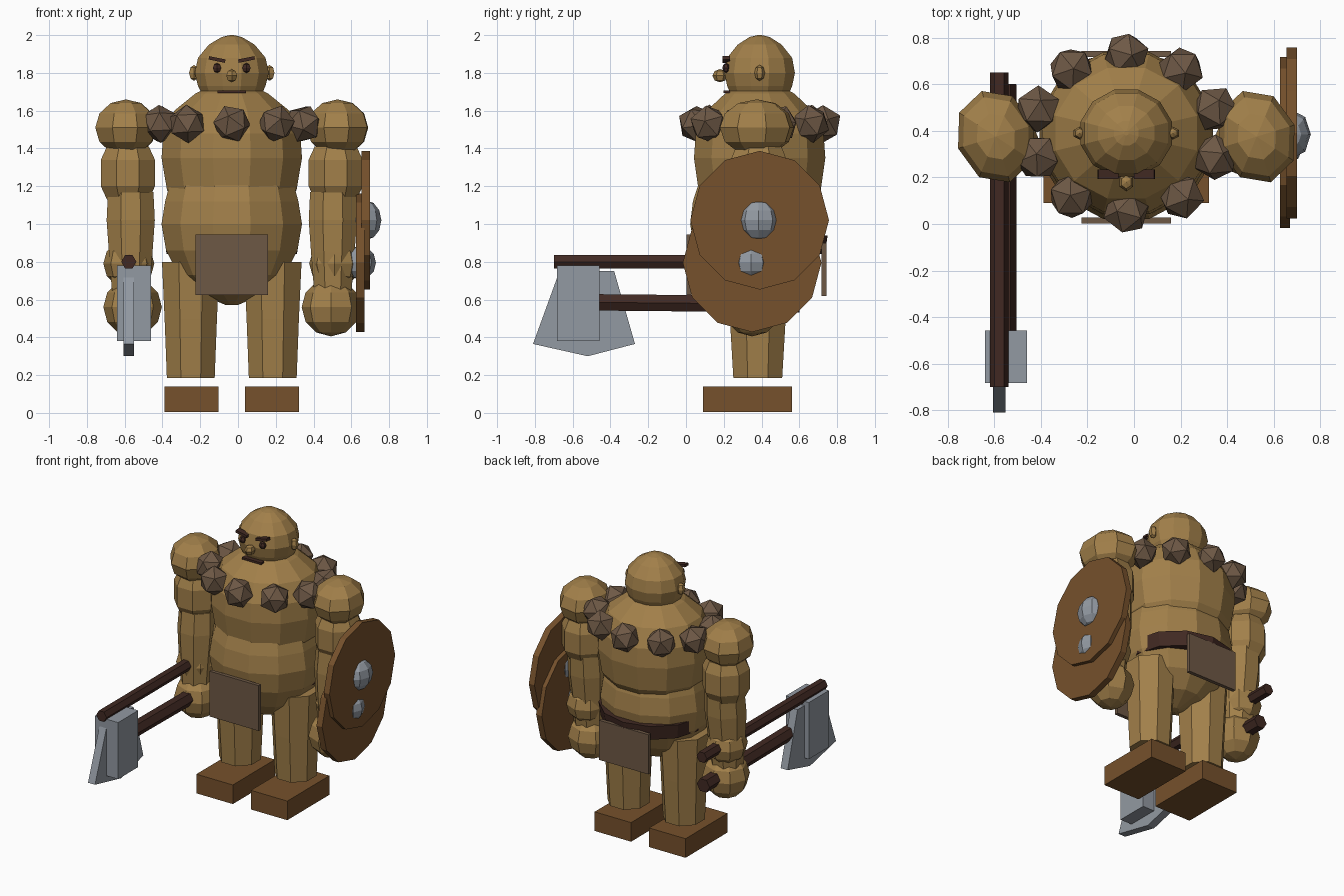
import bpy, bmesh, math, random
from mathutils import Matrix, Vector

if "Cube" in bpy.data.objects:
    bpy.data.objects.remove(bpy.data.objects["Cube"])
random.seed(4)
CX, CY = -0.033, 0.39  # body axis


def material(name, rgb):
    m = bpy.data.materials.new(name)
    m.use_nodes = True
    m.diffuse_color = (*rgb, 1)
    m.node_tree.nodes["Principled BSDF"].inputs["Base Color"].default_value = (*rgb, 1)
    return m


SKIN = material("tan_skin", (0.36, 0.215, 0.068))
LEATHER = material("brown_leather", (0.18, 0.082, 0.025))
STONE = material("stone_brown", (0.155, 0.098, 0.06))
DARK = material("dark_wood", (0.052, 0.022, 0.016))
STEEL = material("grey_steel", (0.29, 0.32, 0.36))


def finish(name, bm, mat):
    bmesh.ops.recalc_face_normals(bm, faces=bm.faces)
    me = bpy.data.meshes.new(name)
    bm.to_mesh(me)
    bm.free()
    me.materials.append(mat)
    ob = bpy.data.objects.new(name, me)
    bpy.context.collection.objects.link(ob)
    return ob


def place(loc, size, rot=None):
    m = Matrix.Translation(loc)
    if rot:
        m = m @ rot
    return m @ Matrix.Diagonal((*size, 1))


def box(name, loc, size, mat, rot=None):
    bm = bmesh.new()
    bmesh.ops.create_cube(bm, size=1, matrix=place(loc, size, rot))
    return finish(name, bm, mat)


def ball(name, loc, radii, mat, segs=8, rings=6, rot=None):
    bm = bmesh.new()
    bmesh.ops.create_uvsphere(bm, u_segments=segs, v_segments=rings, radius=1,
                              matrix=place(loc, radii, rot))
    return finish(name, bm, mat)


def rod(name, a, b, r, sides, mat, turn=0):
    a, b = Vector(a), Vector(b)
    d = b - a
    rot = d.to_track_quat('Z', 'Y').to_matrix().to_4x4() @ Matrix.Rotation(turn, 4, 'Z')
    bm = bmesh.new()
    bmesh.ops.create_cone(bm, cap_ends=True, segments=sides, radius1=r, radius2=r,
                          depth=d.length, matrix=Matrix.Translation((a + b) / 2) @ rot)
    return finish(name, bm, mat)


def loft(name, rings, sides, mat, turn=0):
    """Skin elliptical rings given as (z, x, y, rx, ry)."""
    bm = bmesh.new()
    loops = []
    for z, x, y, rx, ry in rings:
        angles = [turn + math.tau * i / sides for i in range(sides)]
        loops.append([bm.verts.new((x + rx * math.cos(t), y + ry * math.sin(t), z))
                      for t in angles])
    for lo, hi in zip(loops, loops[1:]):
        for i in range(sides):
            j = (i + 1) % sides
            bm.faces.new((lo[i], lo[j], hi[j], hi[i]))
    bm.faces.new(loops[0])
    bm.faces.new(loops[-1])
    return finish(name, bm, mat)


def body(name, profile, sides, mat, y=CY, turn=0):
    return loft(name, [(z, CX, y, rx, ry) for z, rx, ry in profile], sides, mat, turn)


# Torso: chest over belly, with a belt showing behind
body("chest", [(1.05, 0.27, 0.25), (1.18, 0.355, 0.335), (1.35, 0.385, 0.36),
               (1.48, 0.375, 0.35), (1.60, 0.315, 0.29), (1.69, 0.2, 0.19),
               (1.73, 0.12, 0.12)], 12, SKIN, turn=math.pi / 12)
body("belly", [(0.57, 0.03, 0.03), (0.63, 0.18, 0.17), (0.73, 0.29, 0.27),
               (0.86, 0.36, 0.33), (1.0, 0.385, 0.355), (1.12, 0.365, 0.34),
               (1.21, 0.34, 0.31)], 12, SKIN, y=0.365, turn=math.pi / 12)
body("belt", [(0.84, 0.345, 0.325), (0.94, 0.36, 0.34)], 12, DARK, y=0.41)

# Loincloth flaps
box("front_flap", (CX, 0.015, 0.785), (0.385, 0.025, 0.32), STONE)
box("back_flap", (CX, 0.73, 0.76), (0.385, 0.025, 0.28), STONE)

# Head and face
body("head", [(1.69, 0.165, 0.16), (1.73, 0.185, 0.178), (1.80, 0.203, 0.193),
              (1.88, 0.185, 0.178), (1.95, 0.125, 0.12), (1.99, 0.055, 0.055),
              (2.0, 0.01, 0.01)], 12, SKIN, turn=math.pi / 12)
ball("nose", (CX, 0.18, 1.785), (0.033, 0.04, 0.035), SKIN, 6, 4)
box("mouth", (CX, 0.215, 1.70), (0.15, 0.035, 0.014), DARK)
for side, s in (("right", -1), ("left", 1)):
    ball(side + "_eye", (CX + s * 0.078, 0.212, 1.826), (0.025, 0.02, 0.026), DARK, 6, 4)
    box(side + "_brow", (CX + s * 0.078, 0.213, 1.871), (0.088, 0.04, 0.018), DARK,
        Matrix.Rotation(-s * 0.2, 4, 'Y'))
    ball(side + "_ear", (CX + s * 0.2, CY, 1.80), (0.03, 0.028, 0.042), SKIN, 6, 4)

# Stone collar
for i in range(10):
    t = math.tau * i / 10 + math.pi / 2
    bm = bmesh.new()
    spin = Matrix.Rotation(t, 4, 'Z') @ Matrix.Rotation(random.uniform(0, 1), 4, 'X')
    loc = (CX + 0.40 * math.cos(t), CY + 0.335 * math.sin(t), 1.53)
    bmesh.ops.create_icosphere(bm, subdivisions=1, radius=0.102,
                               matrix=Matrix.Translation(loc) @ spin)
    finish("collar_stone_%d" % i, bm, STONE)

# Arms and legs
for side, s in (("right", -1), ("left", 1)):
    x = CX + s * 0.56
    ball(side + "_shoulder", (x, 0.375, 1.51), (0.17, 0.205, 0.15), SKIN, 8, 6,
         Matrix.Rotation(0.3, 4, 'Z'))
    x = CX + s * 0.55
    loft(side + "_upper_arm", [(1.13, x, 0.385, 0.12, 0.12), (1.20, x, 0.385, 0.155, 0.16),
                               (1.34, x, 0.385, 0.155, 0.16), (1.41, x, 0.385, 0.12, 0.13)],
         8, SKIN, math.pi / 8)
    x = CX + s * 0.535
    loft(side + "_forearm", [(0.56, x, 0.35, 0.10, 0.10), (0.85, x, 0.36, 0.125, 0.125),
                             (1.02, x, 0.37, 0.138, 0.14), (1.17, x, 0.38, 0.13, 0.135)],
         8, SKIN, math.pi / 8)
    ball(side + "_fist_upper", (CX + s * 0.545, 0.37, 0.79), (0.135, 0.14, 0.13), SKIN)
    ball(side + "_fist_lower", (CX + s * 0.525, 0.35, 0.56), (0.155, 0.155, 0.155), SKIN)

    x = CX + s * 0.217
    loft(side + "_leg", [(0.185, x, 0.38, 0.137, 0.14), (0.50, x, 0.38, 0.15, 0.16),
                         (0.80, x, 0.38, 0.165, 0.175)], 8, SKIN, math.pi / 8)
    box(side + "_boot", (CX + s * 0.213, 0.325, 0.072), (0.285, 0.47, 0.135), LEATHER)

# Axe handles
rod("upper_handle", (-0.578, -0.70, 0.80), (-0.578, 0.65, 0.80), 0.04, 6, DARK, math.pi / 6)
rod("lower_handle", (-0.555, -0.46, 0.585), (-0.555, 0.60, 0.575), 0.05, 6, DARK, math.pi / 6)

# Axe head: a block with a flared blade plate
box("axe_block", (-0.55, -0.57, 0.58), (0.18, 0.225, 0.40), STEEL)
bm = bmesh.new()
outline = [(-0.81, 0.365), (-0.52, 0.30), (-0.27, 0.365), (-0.38, 0.75), (-0.67, 0.75)]
face = bm.faces.new([bm.verts.new((-0.606, y, z)) for y, z in outline])
side_faces = bmesh.ops.extrude_face_region(bm, geom=[face])["geom"]
bmesh.ops.translate(bm, vec=(0.055, 0, 0),
                    verts=[v for v in side_faces if isinstance(v, bmesh.types.BMVert)])
finish("axe_blade", bm, STEEL)

# Two overlapping round shields with steel bosses
for name, x, y, z, boss in (("upper", 0.677, 0.39, 1.02, 0.105), ("lower", 0.648, 0.35, 0.795, 0.09)):
    rod(name + "_shield", (x - 0.022, y, z), (x + 0.022, y, z), 0.367, 12, LEATHER)
    ball(name + "_boss", (x, y - 0.005, z), (0.082, boss, boss), STEEL, 8, 6)
